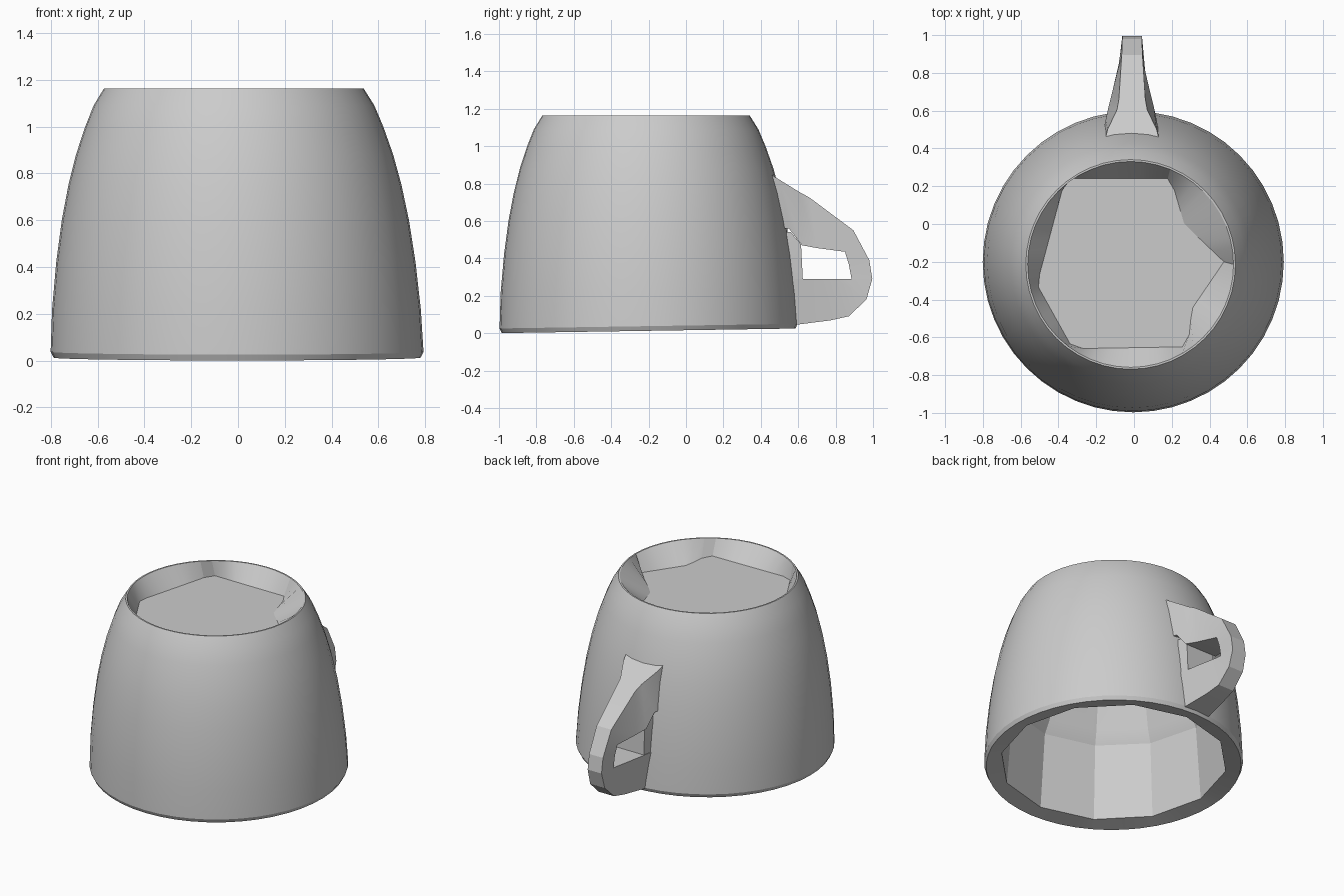
import bpy, bmesh
from math import sin, cos, pi, radians
from mathutils import Vector

if "Cube" in bpy.data.objects:
    bpy.data.objects.remove(bpy.data.objects["Cube"])

N = 48
CY = -0.2


def finish(bm, name, angle):
    bmesh.ops.recalc_face_normals(bm, faces=bm.faces)
    me = bpy.data.meshes.new(name)
    bm.to_mesh(me)
    bm.free()
    ob = bpy.data.objects.new(name, me)
    bpy.context.collection.objects.link(ob)
    bpy.ops.object.select_all(action='DESELECT')
    ob.select_set(True)
    bpy.context.view_layer.objects.active = ob
    bpy.ops.object.shade_smooth_by_angle(angle=radians(angle))
    return ob


def skin(bm, loops):
    # join successive loops and cap both ends
    n = len(loops[0])
    for lo, hi in zip(loops, loops[1:]):
        for i in range(n):
            j = (i + 1) % n
            bm.faces.new((lo[i], lo[j], hi[j], hi[i]))
    bm.faces.new(loops[0])
    bm.faces.new(loops[-1])


def circle(r):
    return lambda a: r


def facet(r, n=12):
    # regular polygon radius at angle a
    return lambda a: r * cos(pi / n) / cos((a % (2 * pi / n)) - pi / n)


def polygon(points):
    # radius of a hand-drawn polygon at angle a, around the cup axis
    pts = [Vector((x, y - CY)) for x, y in points]

    def radius(a):
        d = Vector((cos(a), sin(a)))
        hits = []
        for p, q in zip(pts, pts[1:] + pts[:1]):
            e = q - p
            den = d.x * e.y - d.y * e.x
            if abs(den) > 1e-6:
                t = (p.x * e.y - p.y * e.x) / den
                u = (p.x * d.y - p.y * d.x) / den
                if t > 0 and -1e-6 <= u <= 1 + 1e-6:
                    hits.append(t)
        return min(hits) if hits else 0.45
    return radius


# Upturned cup: cavity, lip, outer wall, foot rim and uneven recess
recess = polygon([(-0.36, 0.24), (0.2, 0.24), (0.27, 0.0), (0.48, -0.2),
                  (0.31, -0.45), (0.29, -0.65), (-0.32, -0.66), (-0.51, -0.32)])
rings = [(facet(0.49), 0.96), (facet(0.55), 0.86), (facet(0.615), 0.61),
         (facet(0.66), 0.53), (facet(0.70), 0.02), (circle(0.785), 0.0),
         (circle(0.797), 0.025), (circle(0.788), 0.22), (circle(0.768), 0.42),
         (circle(0.742), 0.60), (circle(0.712), 0.75), (circle(0.678), 0.88),
         (circle(0.637), 1.0), (circle(0.60), 1.09), (circle(0.555), 1.163),
         (circle(0.545), 1.163), (recess, 1.055)]
bm = bmesh.new()
loops = []
for rad, z in rings:
    loop = []
    for i in range(N):
        a = 2 * pi * i / N
        r = rad(a)
        y = CY + r * sin(a)
        lift = 0.025 * (y + 1) / 1.6 if z < 0.1 else 0   # lip tilts up at the back
        lean = 0.012 * z if z > 0.1 and rad is not recess else 0
        loop.append(bm.verts.new((r * cos(a) - 0.004 - lean, y - lean, z + lift)))
    loops.append(loop)
skin(bm, loops)
finish(bm, "cup_body", 20)

# Handle: (outer y, z, half width, inner y, z, half width)
sections = [(0.42, 0.87, 0.15, 0.48, 0.56, 0.15),
            (0.50, 0.82, 0.13, 0.55, 0.56, 0.135),
            (0.605, 0.755, 0.08, 0.62, 0.47, 0.12),
            (0.66, 0.725, 0.07, 0.70, 0.455, 0.10),
            (0.895, 0.55, 0.055, 0.85, 0.435, 0.065),
            (0.98, 0.39, 0.052, 0.87, 0.37, 0.06),
            (0.996, 0.29, 0.052, 0.885, 0.29, 0.06),
            (0.965, 0.18, 0.055, 0.85, 0.29, 0.065),
            (0.87, 0.09, 0.058, 0.80, 0.29, 0.075),
            (0.77, 0.068, 0.07, 0.70, 0.29, 0.095),
            (0.55, 0.04, 0.10, 0.53, 0.29, 0.125)]
bm = bmesh.new()
loops = []
for oy, oz, ow, iy, iz, iw in sections:
    loops.append([bm.verts.new(p) for p in
                  ((-ow - 0.01, oy, oz), (ow - 0.01, oy, oz),
                   (iw - 0.015, iy, iz), (-iw - 0.015, iy, iz))])
skin(bm, loops)
finish(bm, "handle", 15)

# Raised pad on the wall between the two handle ends
bm = bmesh.new()
pad = [(0.50, 0.56, 0.54), (0.52, 0.615, 0.475), (0.53, 0.625, 0.28)]
loops = [[bm.verts.new(p) for p in ((-0.135, b, z), (0.105, b, z),
                                    (0.09, f, z), (-0.12, f, z))]
         for b, f, z in pad]
skin(bm, loops)
finish(bm, "handle_pad", 15)
